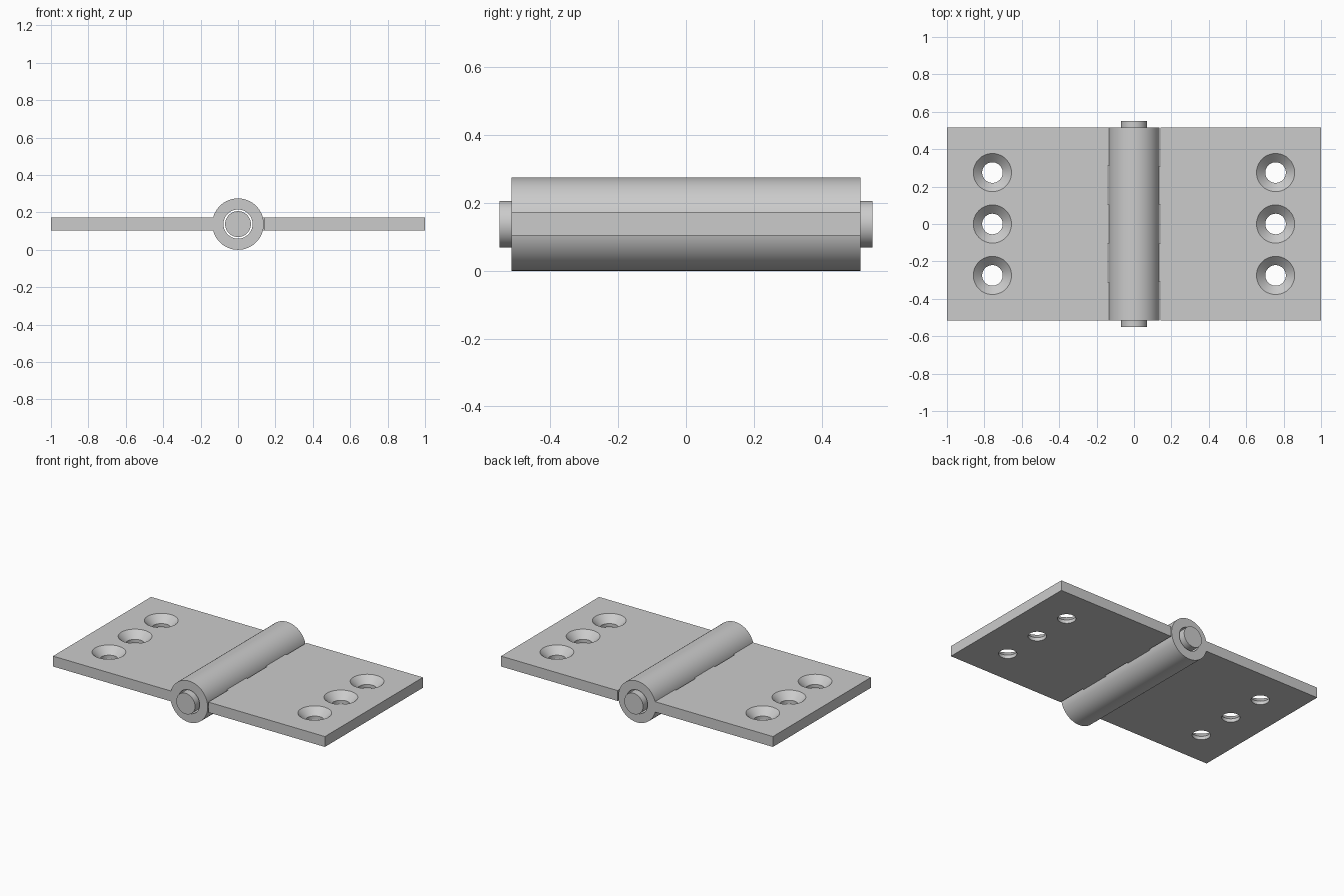
import bpy, bmesh, math
from mathutils import Matrix

if "Cube" in bpy.data.objects:
    bpy.data.objects.remove(bpy.data.objects["Cube"])

R, BORE, PIN_R = 0.1375, 0.078, 0.069    # barrel, bore and pin radii
HALF = 0.515                             # half length of the leaves
Z0, Z1 = 0.104, 0.173                    # leaf bottom and top
GAP = 0.005
KNUCKLE = 2 * HALF / 5

steel = bpy.data.materials.new("grey steel")
steel.use_nodes = True
colour = (0.6, 0.6, 0.6, 1)
steel.diffuse_color = colour
steel.node_tree.nodes["Principled BSDF"].inputs["Base Color"].default_value = colour


def finish(bm, name, smooth=True):
    bmesh.ops.recalc_face_normals(bm, faces=bm.faces)
    mesh = bpy.data.meshes.new(name)
    bm.to_mesh(mesh)
    bm.free()
    mesh.materials.append(steel)
    obj = bpy.data.objects.new(name, mesh)
    bpy.context.collection.objects.link(obj)
    bpy.ops.object.select_all(action="DESELECT")
    obj.select_set(True)
    bpy.context.view_layer.objects.active = obj
    if smooth:
        bpy.ops.object.shade_smooth_by_angle(angle=math.radians(30))
    return obj


def lathe(bm, profile, matrix, closed=False, sides=64):
    """Spin (radius, height) points round z; a closed profile makes a tube."""
    rings = []
    for r, h in profile:
        ring = []
        for i in range(sides):
            a = math.tau * i / sides
            ring.append(bm.verts.new(matrix @ Matrix.Translation((r * math.cos(a), r * math.sin(a), h)).translation))
        rings.append(ring)
    pairs = list(zip(rings, rings[1:]))
    if closed:
        pairs.append((rings[-1], rings[0]))
    else:
        bm.faces.new(rings[0])
        bm.faces.new(rings[-1])
    for a, b in pairs:
        for i in range(sides):
            j = (i + 1) % sides
            bm.faces.new((a[i], a[j], b[j], b[i]))


def box(bm, x0, x1, y0, y1):
    size = Matrix.Diagonal((abs(x1 - x0), y1 - y0, Z1 - Z0, 1))
    place = Matrix.Translation(((x0 + x1) / 2, (y0 + y1) / 2, (Z0 + Z1) / 2))
    bmesh.ops.create_cube(bm, size=1, matrix=place @ size)


AXIS = Matrix.Translation((0, 0, R)) @ Matrix.Rotation(math.pi / 2, 4, "X")


def make_leaf(side, label, knuckles):
    # Flat plate, drilled with three countersunk screw holes
    bm = bmesh.new()
    box(bm, side * (R + GAP), side, -HALF, HALF)
    plate = finish(bm, label + "_leaf", smooth=False)
    bm = bmesh.new()
    for y in (-0.275, 0, 0.275):
        lathe(bm, [(0.055, Z0 - 0.02), (0.055, Z1 - 0.046), (0.102, Z1), (0.102, Z1 + 0.02)],
              Matrix.Translation((side * 0.757, y, 0)))
    cutter = finish(bm, "hole_cutter", smooth=False)
    cutter.hide_render = True
    cut = plate.modifiers.new("screw holes", "BOOLEAN")
    cut.operation, cut.solver, cut.object = "DIFFERENCE", "EXACT", cutter
    bpy.context.view_layer.objects.active = plate
    bpy.ops.object.modifier_apply(modifier=cut.name)
    bpy.data.objects.remove(cutter)
    bpy.ops.object.select_all(action="DESELECT")
    plate.select_set(True)
    bpy.ops.object.shade_smooth_by_angle(angle=math.radians(30))

    # Knuckles of this leaf, with the short tabs that tie them to the plate
    for k in knuckles:
        y0 = -HALF + k * KNUCKLE
        y1 = y0 + KNUCKLE
        bm = bmesh.new()
        lathe(bm, [(R, -y0), (R, -y1), (BORE, -y1), (BORE, -y0)], AXIS, closed=True)
        finish(bm, f"{label}_knuckle_{k + 1}")
        bm = bmesh.new()
        box(bm, side * (R - 0.03), side * (R + GAP), y0, y1)
        finish(bm, f"{label}_tab_{k + 1}", smooth=False)


make_leaf(-1, "right", (0, 2, 4))
make_leaf(1, "left", (1, 3))

# Hinge pin, loose in the bore
bm = bmesh.new()
lathe(bm, [(PIN_R, -0.55), (PIN_R, 0.55)], AXIS)
finish(bm, "hinge_pin")
